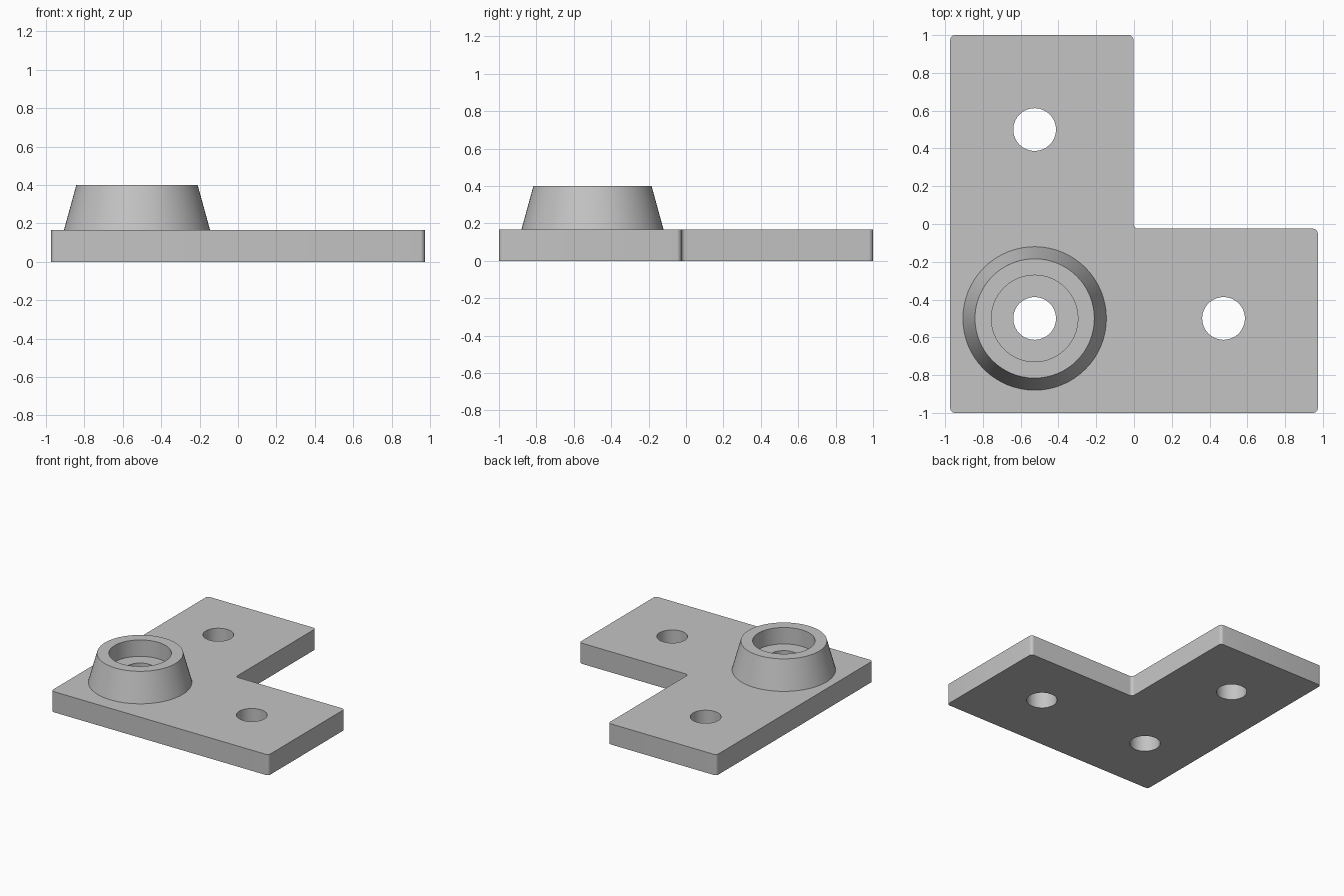
import bpy
import bmesh
import math
from mathutils import Matrix, Vector

cube = bpy.data.objects.get("Cube")
if cube:
    bpy.data.objects.remove(cube, do_unlink=True)

# Main dimensions
HALF_X, HALF_Y = 0.973, 1.0
PLATE_H, FLOOR_Z, TOP_Z = 0.167, 0.267, 0.4
HOLE_R, BORE_R = 0.113, 0.229
BOSS_TOP_R, BOSS_BASE_R = 0.316, 0.38
CORNER = Vector((-0.526, -0.5))
PITCH = 1.0
SIDES = 64

grey = bpy.data.materials.new("plain grey")
grey.use_nodes = True
colour = (0.55, 0.55, 0.55, 1)
grey.diffuse_color = colour
grey.node_tree.nodes["Principled BSDF"].inputs["Base Color"].default_value = colour


def add_object(name, bm):
    """Turn a bmesh into a grey object."""
    bmesh.ops.recalc_face_normals(bm, faces=bm.faces[:])
    mesh = bpy.data.meshes.new(name)
    bm.to_mesh(mesh)
    bm.free()
    mesh.materials.append(grey)
    obj = bpy.data.objects.new(name, mesh)
    bpy.context.collection.objects.link(obj)
    return obj


def activate(obj):
    bpy.ops.object.select_all(action="DESELECT")
    obj.select_set(True)
    bpy.context.view_layer.objects.active = obj


def shade(obj):
    activate(obj)
    bpy.ops.object.shade_smooth_by_angle(angle=math.radians(30))


# L-shaped plate with small rounded vertical corners
inner_x, inner_y = -0.003, -0.025
outline = [(-HALF_X, -HALF_Y), (HALF_X, -HALF_Y), (HALF_X, inner_y),
           (inner_x, inner_y), (inner_x, HALF_Y), (-HALF_X, HALF_Y)]
bm = bmesh.new()
base = bm.faces.new([bm.verts.new((x, y, 0)) for x, y in outline])
raised = bmesh.ops.extrude_face_region(bm, geom=[base])["geom"]
bmesh.ops.translate(bm, vec=(0, 0, PLATE_H),
                    verts=[v for v in raised if isinstance(v, bmesh.types.BMVert)])
uprights = [e for e in bm.edges if abs(e.verts[0].co.z - e.verts[1].co.z) > 0.1]
bmesh.ops.bevel(bm, geom=uprights, offset=0.025, segments=6, profile=0.5, affect="EDGES")
plate = add_object("corner_plate", bm)

# Three through holes, one at the corner and one on each arm
bm = bmesh.new()
for offset in (Vector((0, 0)), Vector((PITCH, 0)), Vector((0, PITCH))):
    centre = CORNER + offset
    bmesh.ops.create_cone(bm, cap_ends=True, segments=SIDES, radius1=HOLE_R, radius2=HOLE_R,
                          depth=1, matrix=Matrix.Translation((centre.x, centre.y, 0)))
cutter = add_object("hole_cutter", bm)
cutter.hide_render = True
cut = plate.modifiers.new("holes", "BOOLEAN")
cut.operation = "DIFFERENCE"
cut.solver = "EXACT"
cut.object = cutter
activate(plate)
bpy.ops.object.modifier_apply(modifier=cut.name)
bpy.data.objects.remove(cutter, do_unlink=True)
shade(plate)

# Tapered boss with a stepped bore, turned from a profile
profile = [(HOLE_R, PLATE_H), (HOLE_R, FLOOR_Z), (BORE_R, FLOOR_Z),
           (BORE_R, TOP_Z), (BOSS_TOP_R, TOP_Z), (BOSS_BASE_R, PLATE_H)]
bm = bmesh.new()
points = [bm.verts.new((r, 0, z)) for r, z in profile]
edges = [bm.edges.new((points[i], points[(i + 1) % len(points)])) for i in range(len(points))]
bmesh.ops.spin(bm, geom=points + edges, cent=(0, 0, 0), axis=(0, 0, 1),
               angle=math.tau, steps=SIDES, use_merge=True)
bmesh.ops.remove_doubles(bm, verts=bm.verts[:], dist=0.0001)
bmesh.ops.translate(bm, vec=(CORNER.x, CORNER.y, 0), verts=bm.verts[:])
boss = add_object("tapered_boss", bm)
shade(boss)
